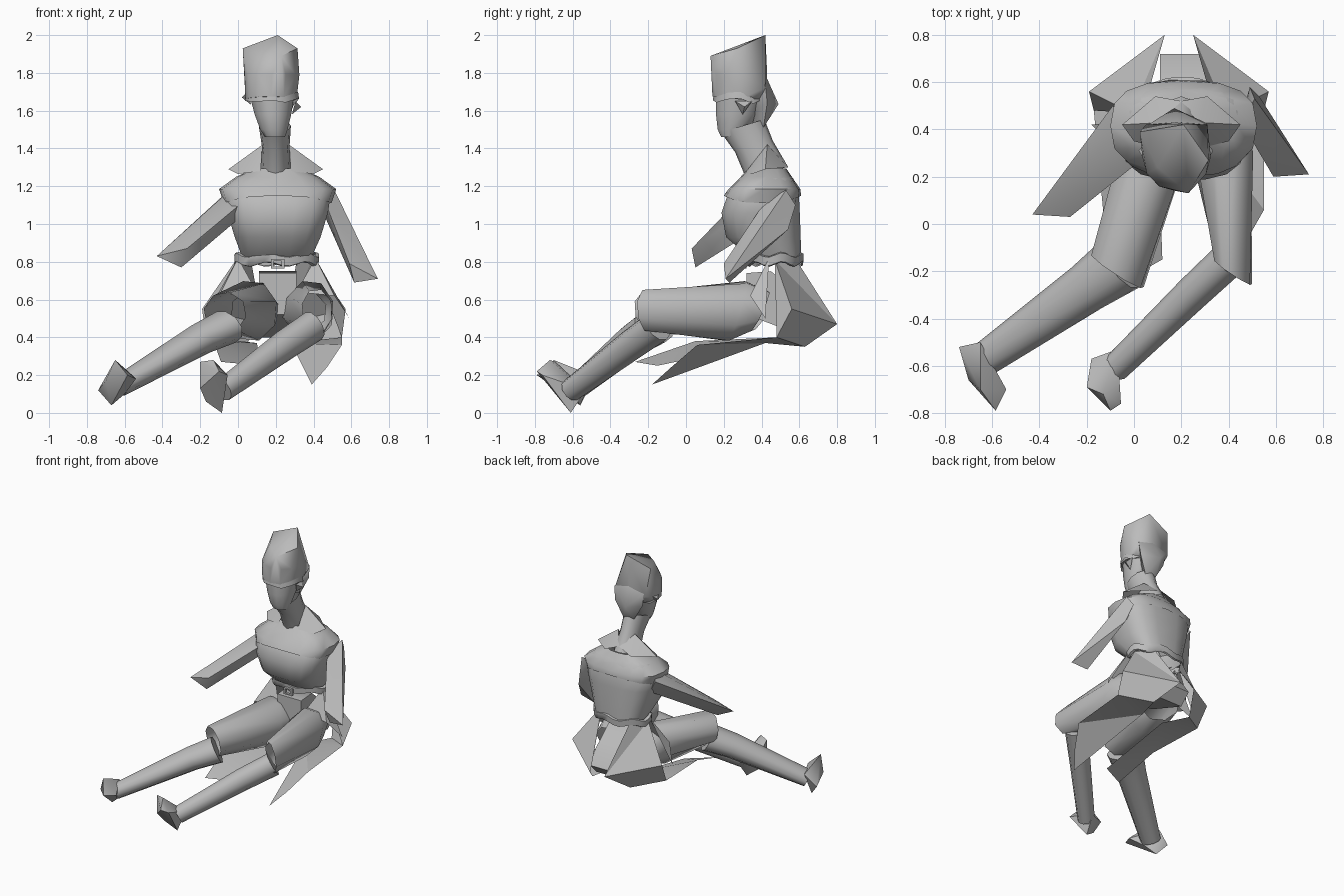
import bpy, bmesh, math
from mathutils import Vector as V

grey = bpy.data.materials.new("plain grey")
grey.diffuse_color = (0.5, 0.5, 0.5, 1)


def finish(name, bm, angle=55):
    bmesh.ops.recalc_face_normals(bm, faces=bm.faces[:])
    me = bpy.data.meshes.new(name)
    bm.to_mesh(me)
    bm.free()
    ob = bpy.data.objects.new(name, me)
    bpy.context.collection.objects.link(ob)
    me.materials.append(grey)
    bpy.ops.object.select_all(action='DESELECT')
    ob.select_set(True)
    bpy.context.view_layer.objects.active = ob
    bpy.ops.object.shade_smooth_by_angle(angle=math.radians(angle))
    return ob


def ring(c, u, v, n, phase=0.0, power=1.0):
    # power below 1 squares the ellipse off
    c, u, v = V(c), V(u), V(v)
    sq = lambda t: math.copysign(abs(t) ** power, t)
    angles = [phase + k * math.tau / n for k in range(n)]
    return [c + u * sq(math.cos(a)) + v * sq(math.sin(a)) for a in angles]


def loft(name, rings, caps=True, angle=62):
    bm = bmesh.new()
    vs = [[bm.verts.new(p) for p in r] for r in rings]
    n = len(vs[0])
    for a, b in zip(vs, vs[1:]):
        for k in range(n):
            bm.faces.new((a[k], a[(k + 1) % n], b[(k + 1) % n], b[k]))
    if caps:
        bm.faces.new(vs[0])
        bm.faces.new(vs[-1])
    return finish(name, bm, angle)


def flat_loft(name, rows, n=12, caps=True, power=1.0):
    # rows: z, centre x, centre y, radius x, radius y
    return loft(name, [ring((x, y, z), (rx, 0, 0), (0, ry, 0), n, math.pi / n, power)
                       for z, x, y, rx, ry in rows], caps)


def hull(name, pts, angle=45):
    bm = bmesh.new()
    for p in pts:
        bm.verts.new(p)
    bmesh.ops.convex_hull(bm, input=bm.verts[:])
    loose = [v for v in bm.verts if not v.link_faces]
    bmesh.ops.delete(bm, geom=loose, context='VERTS')
    return finish(name, bm, angle)


def patch(name, pts, faces, angle=25):
    bm = bmesh.new()
    vs = [bm.verts.new(p) for p in pts]
    for f in faces:
        bm.faces.new([vs[i] for i in f])
    return finish(name, bm, angle)


def mirror(pts, cx):
    return [(2 * cx - x, y, z) for x, y, z in pts]


# tall hat with a slanted top
hull("hat", [(.025, .39, 1.93), (.21, .42, 2.0), (.315, .27, 1.93), (.23, .13, 1.89), (.10, .24, 1.91)]
     + ring((.18, .285, 1.79), (.145, 0, 0), (0, .145, .0), 12)
     + ring((.175, .28, 1.66), (.135, 0, 0), (0, .14, -.015), 12)
     + [(.31, .42, 1.72), (.05, .42, 1.72)], 60)
# ragged brim
loft("hat_brim", [
    [p + V((0, 0, .018 * math.sin(3 * k + 1))) for k, p in
     enumerate(ring((.18, .285, z), (r, 0, 0), (0, r, 0), 12))]
    for z, r in ((1.685, .138), (1.65, .143))], caps=False)
# head and hair
flat_loft("head", [(1.46, .195, .235, .055, .05), (1.50, .19, .25, .075, .085),
                   (1.58, .185, .27, .10, .115), (1.67, .18, .285, .12, .13)], 12)
hull("hair_bun", [(.06, .42, 1.74), (.31, .42, 1.74), (.19, .42, 1.79), (.17, .49, 1.635), (.30, .43, 1.64),
                  (.08, .41, 1.64), (.24, .41, 1.51), (.15, .41, 1.52), (.18, .3, 1.55)], 60)
for side, x, z in (("left", .05, .05), ("right", .305, 0)):
    s = 1 if x > .18 else -1
    hull(side + "_ear", [(x, .26, 1.65 + z), (x + .03 * s, .31, 1.62 + z), (x, .35, 1.65 + z),
                         (x - .02 * s, .30, 1.58 + z)])

# neck leaning back into the shoulders
loft("neck", [ring(c, (rx, 0, 0), (0, ry, ry * .3), 12) for c, rx, ry in (
    ((.195, .30, 1.52), .085, .115), ((.2, .36, 1.41), .073, .10), ((.2, .43, 1.27), .08, .11))], False)

# collar wings
wing = [(.13, .43, 1.42), (-.05, .42, 1.29), (.0, .35, 1.265), (.12, .32, 1.28), (.09, .54, 1.30), (.2, .52, 1.34)]
wing_faces = [(0, 1, 2), (0, 2, 3), (0, 4, 1), (0, 5, 4)]
patch("left_collar", wing, wing_faces)
patch("right_collar", mirror(wing, .2), wing_faces)

# body, with an overlapping shoulder mantle
flat_loft("torso", [(.81, .205, .48, .18, .13), (.93, .21, .41, .23, .20), (1.06, .21, .395, .27, .21),
                    (1.16, .21, .41, .285, .19), (1.24, .21, .43, .23, .14), (1.28, .2, .43, .14, .1)], 16, False, .68)
loft("shoulder_mantle", [
    [p + V((0, 0, dz * math.cos(2 * math.tau * k / 16))) for k, p in
     enumerate(ring((.21, y, z), (rx, 0, 0), (0, ry, 0), 16, 0, .72))]
    for z, y, rx, ry, dz in ((1.13, .405, .285, .205, -.02), (1.185, .415, .31, .19, 0),
                             (1.25, .425, .22, .135, 0), (1.295, .43, .12, .1, 0))], caps=False)

# wavy belt and buckle
loft("belt", [
    [p + V((0, 0, .012 * math.sin(6 * math.tau * k / 30))) for k, p in
     enumerate(ring((.205, .47, z), (r, 0, 0), (0, r * .68, 0), 30))]
    for z, r in ((.785, .205), (.79, .222), (.835, .225), (.84, .205))], caps=False)
loft("buckle", [ring((.21, y, .79), (r, 0, 0), (0, 0, r * .7), 4, math.pi / 4)
                for y, r in ((.32, .03), (.30, .03), (.30, .05), (.32, .05))], caps=False)

# sleeves ending in points
hull("left_arm", [(-.09, .50, 1.14), (-.03, .43, 1.19), (.03, .27, 1.12), (-.03, .48, 1.04), (.03, .3, 1.05),
                  (-.43, .04, .83), (-.3, .05, .77), (-.27, .03, .87)], 60)
hull("right_arm", [(.51, .53, 1.18), (.46, .42, 1.12), (.46, .47, 1.04), (.49, .58, 1.10), (.53, .54, .97),
                   (.56, .38, .9), (.74, .21, .71), (.615, .23, .69), (.59, .2, .79)], 60)

# pelvis reaching back between the coat tails
hull("pelvis", [(x, y, z) for x in (.11, .31) for y, z in (
    (.32, .52), (.32, .74), (.45, .75), (.65, .58), (.72, .48), (.64, .40), (.52, .46))])

# thighs, open at the knee
loft("left_thigh", [ring(c, u, v, 8, .3) for c, u, v in (
    ((.09, .39, .54), (.13, -.05, 0), (0, .05, .11)),
    ((.07, .27, .54), (.14, -.05, 0), (0, .05, .165)),
    ((-.07, -.2, .53), (.11, -.075, .03), (-.03, 0, .105)))], False)
loft("right_thigh", [ring(c, u, v, 8, .3) for c, u, v in (
    ((.35, .39, .54), (.12, .02, 0), (0, .05, .11)),
    ((.38, .27, .54), (.13, .02, 0), (0, .05, .165)),
    ((.42, -.205, .54), (.08, -.055, .02), (-.02, 0, .115)))], False)

# shins
loft("left_shin", [ring(c, u, v, 10) for c, u, v in (
    ((-.06, -.17, .455), (.08, -.10, 0), (-.03, -.03, .085)),
    ((-.2, -.27, .39), (.065, -.085, 0), (-.03, -.03, .075)),
    ((-.63, -.57, .14), (.035, -.065, 0), (-.02, -.02, .05)))])
loft("right_shin", [ring(c, u, v, 10) for c, u, v in (
    ((.40, -.15, .46), (.05, -.06, 0), (-.03, -.03, .075)),
    ((.25, -.29, .36), (.05, -.055, 0), (-.03, -.03, .07)),
    ((-.08, -.61, .12), (.04, -.045, 0), (-.02, -.02, .055)))])

# pointed feet
hull("left_foot", [(-.74, -.52, .12), (-.65, -.5, .2), (-.65, -.7, .28), (-.56, -.70, .2), (-.54, -.70, .18),
                   (-.585, -.79, .2), (-.67, -.56, .04), (-.6, -.6, .1), (-.7, -.66, .17)])
hull("right_foot", [(-.2, -.69, .27), (-.13, -.72, .28), (-.18, -.57, .12), (-.07, -.53, .12), (-.055, -.76, .2),
                    (-.1, -.79, .22), (-.085, -.61, .0), (-.17, -.64, .06), (-.2, -.69, .13)])

# coat tails: flared back panel, side panel and a tongue under the thigh
tail = [(-.01, .47, .81), (.07, .59, .80), (.13, .80, .47), (-.19, .56, .55), (-.17, .48, .40),
        (.03, .63, .35), (-.13, .05, .38), (-.09, -.27, .27), (.12, -.15, .25), (.1, .42, .37)]
tail_faces = [(0, 1, 2), (0, 2, 3), (3, 2, 5), (0, 3, 4), (3, 5, 4),
              (4, 5, 9), (4, 9, 6), (6, 9, 8), (6, 8, 7)]
patch("left_coat_tail", tail, tail_faces)
tail = mirror(tail, .19)
tail[6], tail[7], tail[8] = (.55, .06, .36), (.47, -.08, .24), (.39, -.18, .15)
patch("right_coat_tail", tail, tail_faces)
# front coat corners hanging from the belt
corner = [(.0, .44, .82), (.1, .35, .64), (-.1, .34, .62), (-.18, .42, .5)]
patch("left_coat_front", corner, [(0, 1, 2), (0, 2, 3)])
patch("right_coat_front", mirror(corner, .205), [(0, 1, 2), (0, 2, 3)])
